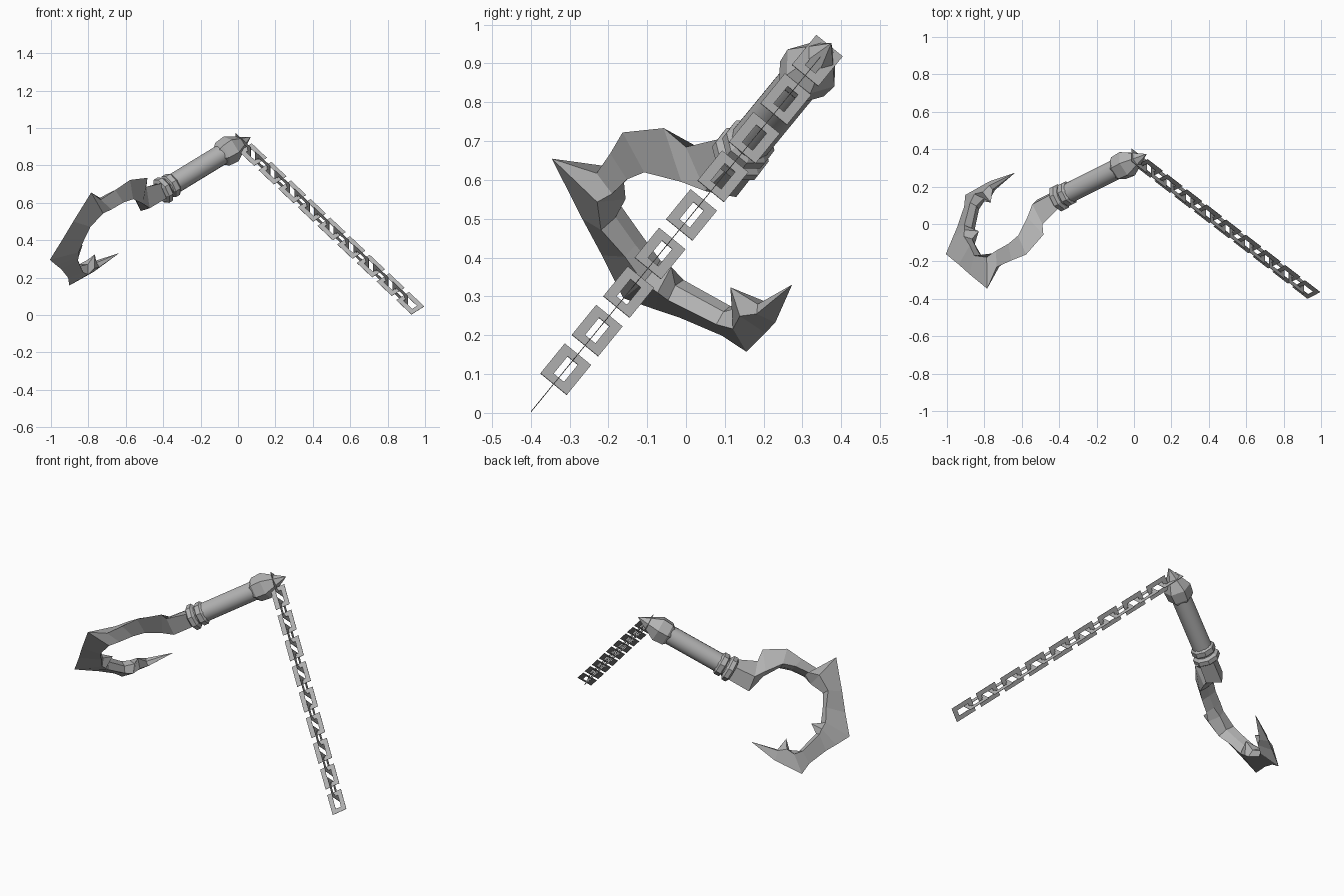
import bpy, bmesh, math
from mathutils import Matrix, Vector

cube = bpy.data.objects.get("Cube")
if cube:
    bpy.data.objects.remove(cube, do_unlink=True)

# Weapon frame: u runs along the handle, v across the sickle, n along the chain
u = Vector((0.785, 0.393, 0.479)).normalized()
n = Vector((0.619, -0.476, -0.625))
n = (n - u * n.dot(u)).normalized()
v = n.cross(u)
FRAME = Matrix((u, v, n)).transposed().to_4x4()
FRAME.translation = (-0.37, 0.155, 0.685)

steel = bpy.data.materials.new("grey steel")
steel.use_nodes = True
GREY = (0.45, 0.45, 0.45, 1)
steel.diffuse_color = GREY
steel.node_tree.nodes["Principled BSDF"].inputs["Base Color"].default_value = GREY


def finish(bm, name, smooth=None):
    bmesh.ops.recalc_face_normals(bm, faces=bm.faces)
    mesh = bpy.data.meshes.new(name)
    bm.to_mesh(mesh)
    bm.free()
    ob = bpy.data.objects.new(name, mesh)
    bpy.context.collection.objects.link(ob)
    ob.matrix_world = FRAME
    mesh.materials.append(steel)
    if smooth:
        bpy.ops.object.select_all(action='DESELECT')
        ob.select_set(True)
        bpy.context.view_layer.objects.active = ob
        bpy.ops.object.shade_smooth_by_angle(angle=math.radians(smooth))
    return ob


def skin(bm, rings):
    """Join rings of equal length and close both ends."""
    k = len(rings[0])
    for a, b in zip(rings, rings[1:]):
        for i in range(k):
            j = (i + 1) % k
            bm.faces.new((a[i], a[j], b[j], b[i]))
    bm.faces.new(rings[0])
    bm.faces.new(rings[-1])


def turned(name, profile, sides, turn=0.5, smooth=None):
    """Lathe a (u, radius) profile around the handle axis."""
    bm = bmesh.new()
    rings = []
    for pos, r in profile:
        rings.append([bm.verts.new((pos, r * math.cos(a), r * math.sin(a)))
                      for a in (math.tau * (i + turn) / sides for i in range(sides))])
    skin(bm, rings)
    bmesh.ops.remove_doubles(bm, verts=bm.verts, dist=1e-5)
    return finish(bm, name, smooth)


# Handle, its collars and the pointed pommel
turned("handle", [(-0.03, 0.055), (0.40, 0.055)], 16, smooth=40)
turned("collar_upper_ring", [(-0.008, 0.056), (0.0, 0.068), (0.028, 0.068), (0.04, 0.055)], 8)
turned("collar_lower_ring", [(-0.06, 0.058), (-0.05, 0.075), (-0.025, 0.075), (-0.012, 0.056)], 8)
turned("pommel", [(0.345, 0.055), (0.365, 0.072), (0.425, 0.077), (0.558, 0.0)], 6, turn=0)

# Sickle blade: sharp outer edge (u, v), inner edge (u, v), half thickness,
# and how far the thickest line lies from the outer to the inner edge
SECTIONS = [
    ((-0.040, 0.065), (-0.040, -0.060), 0.055, 0.5),
    ((-0.155, 0.120), (-0.190, -0.062), 0.058, 0.6),
    ((-0.150, 0.195), (-0.225, 0.060), 0.050, 0.9),
    ((-0.270, 0.270), (-0.285, 0.155), 0.048, 0.93),
    ((-0.370, 0.260), (-0.350, 0.180), 0.048, 0.93),
    ((-0.470, 0.255), (-0.430, 0.185), 0.050, 0.9),
    ((-0.537, 0.368), (-0.480, 0.155), 0.054, 0.75),
    ((-0.655, 0.210), (-0.565, 0.145), 0.052, 0.85),
    ((-0.725, 0.110), (-0.605, 0.060), 0.045, 0.93),
    ((-0.810, -0.003), (-0.632, -0.017), 0.046, 0.9),
    ((-0.765, -0.085), (-0.585, -0.047), 0.044, 0.65),
    ((-0.730, -0.145), (-0.635, -0.085), 0.042, 0.85),
    ((-0.680, -0.260), (-0.597, -0.224), 0.038, 0.85),
    ((-0.670, -0.335), (-0.545, -0.248), 0.042, 0.75),
    ((-0.560, -0.342), (-0.500, -0.198), 0.034, 0.55),
    ((-0.500, -0.345), (-0.485, -0.280), 0.025, 0.8),
    ((-0.335, -0.317), (-0.335, -0.316), 0.001, 0.5),
]
bm = bmesh.new()
rings = []
for outer, inner, t, mix in SECTIONS:
    o, i = Vector((*outer, 0)), Vector((*inner, 0))
    ridge = o.lerp(i, mix)
    rings.append([bm.verts.new(p) for p in
                  (o, ridge + Vector((0, 0, t)), i, ridge - Vector((0, 0, t)))])
skin(bm, rings)
finish(bm, "sickle_blade")

# Chain: flat rectangular links, alternately turned a quarter
ALONG = Vector((0.019, 0.026, 1)).normalized()
START, PITCH = Vector((0.49, 0, 0.02)), 0.1658


def link(name, pos, axis):
    side = (axis - ALONG * axis.dot(ALONG)).normalized()
    flat = ALONG.cross(side)
    centre = START + ALONG * pos
    bm = bmesh.new()
    corners = ((-1, -1), (1, -1), (1, 1), (-1, 1))
    loops = []
    for hw, hl, h in ((0.044, 0.064, -1), (0.044, 0.064, 1), (0.017, 0.037, 1), (0.017, 0.037, -1)):
        loops.append([bm.verts.new(centre + side * hw * a + ALONG * hl * b + flat * 0.001 * h)
                      for a, b in corners])
    # Outer wall, top, inner wall and bottom of the frame
    for k in range(4):
        p, q = loops[k], loops[(k + 1) % 4]
        for i in range(4):
            j = (i + 1) % 4
            bm.faces.new((p[i], p[j], q[j], q[i]))
    finish(bm, name)


for k in range(9):
    link(f"chain_link_across_{k + 1}", PITCH * k, Vector((0, 1, 0)))
    link(f"chain_link_along_{k + 1}", PITCH * (k + 0.5), Vector((1, 0, 0)))
